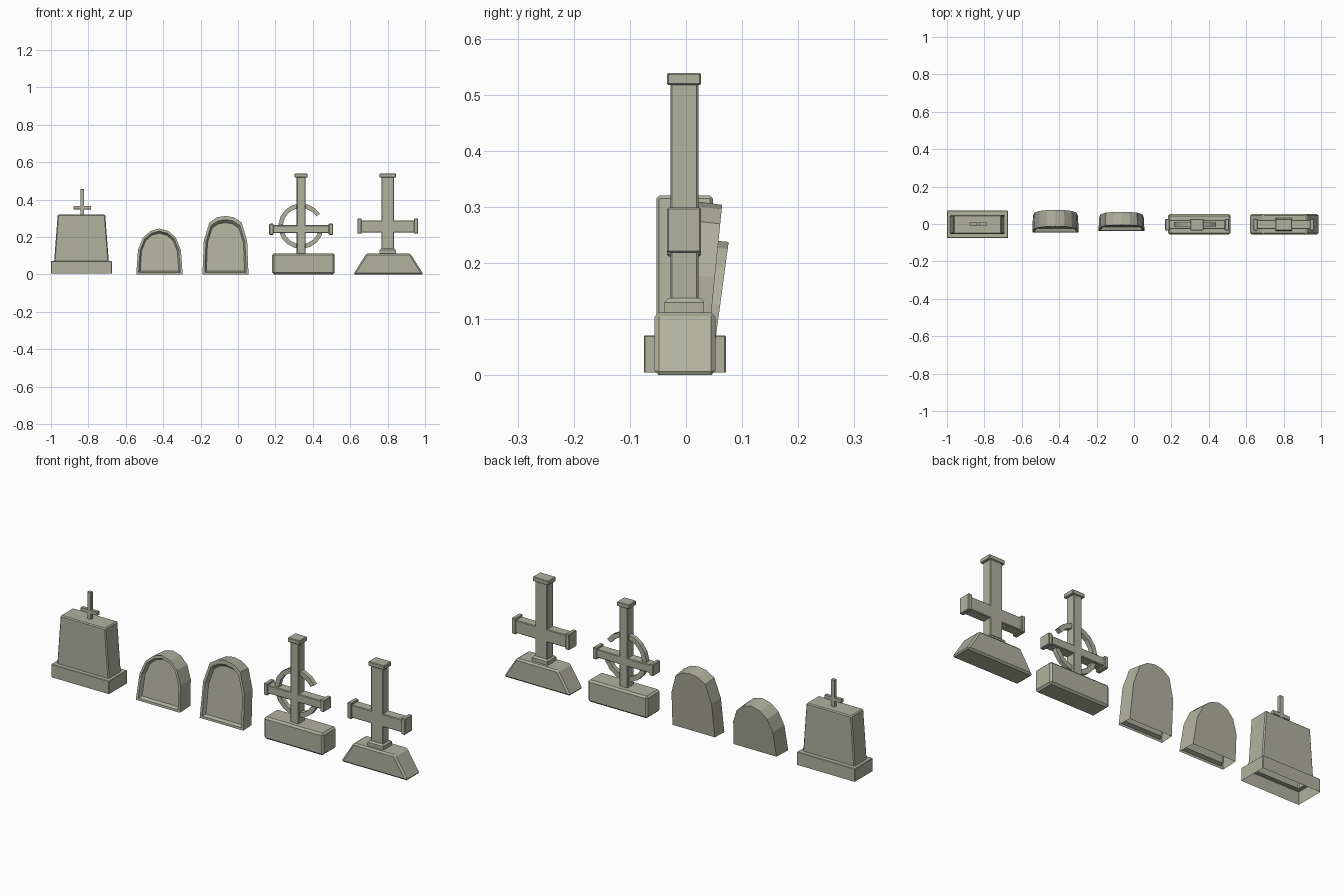
import bpy, bmesh, math

if "Cube" in bpy.data.objects:
    bpy.data.objects.remove(bpy.data.objects["Cube"], do_unlink=True)

COLOUR = (0.44, 0.445, 0.345, 1)
stone = bpy.data.materials.new("grey_green_stone")
stone.use_nodes = True
stone.diffuse_color = COLOUR
bsdf = stone.node_tree.nodes["Principled BSDF"]
bsdf.inputs["Base Color"].default_value = COLOUR
bsdf.inputs["Roughness"].default_value = 0.9


def loft(name, loops, caps=(True, True), bevel=0.0, skip_bottom=False):
    """Join matching loops of points into a flat-faced skin."""
    bm = bmesh.new()
    rings = [[bm.verts.new(p) for p in loop] for loop in loops]
    n = len(rings[0])
    for k, (a, b) in enumerate(zip(rings, rings[1:])):
        for i in range(n):
            if skip_bottom and k == 0 and i == n - 1:
                continue
            j = (i + 1) % n
            bm.faces.new((a[i], a[j], b[j], b[i]))
    for ring, cap in zip((rings[0], rings[-1]), caps):
        if cap:
            bm.faces.new(ring)
    bmesh.ops.recalc_face_normals(bm, faces=bm.faces)
    if bevel:
        edges = [e for e in bm.edges if not e.is_boundary]
        bmesh.ops.bevel(bm, geom=edges, offset=bevel, segments=1,
                        affect='EDGES', clamp_overlap=True)
    mesh = bpy.data.meshes.new(name)
    bm.to_mesh(mesh)
    bm.free()
    mesh.materials.append(stone)
    obj = bpy.data.objects.new(name, mesh)
    bpy.context.collection.objects.link(obj)
    return obj


def rect(cx, hx, y0, y1, z):
    return [(cx - hx, y0, z), (cx + hx, y0, z), (cx + hx, y1, z), (cx - hx, y1, z)]


def block(name, cx, hx, y, z, top_hx=None, bevel=0.003, open_bottom=False, open_top=False):
    """Box, or a box narrowing in x, with chamfered edges."""
    top = hx if top_hx is None else top_hx
    return loft(name, [rect(cx, hx, *y, z[0]), rect(cx, top, *y, z[1])],
                (not open_bottom, not open_top), bevel)


def headstone(name, cx, half_profile, y0, y1, lean):
    """Leaning arched slab, open below, with a framed recess in front."""
    profile = half_profile + [(-x, z) for x, z in half_profile[-2::-1]]

    def loop(y, scale, lift=0.0):
        return [(cx + x * scale, y + lean * (z * scale + lift), z * scale + lift)
                for x, z in profile]

    return loft(name, [loop(y1, 0.97), loop(y0, 1), loop(y0, 0.9, 0.011),
                       loop(y0 + 0.018, 0.83, 0.017)], skip_bottom=True)


def stone_cross(name, cx, shaft, cap, span, arm_z, cap_z, foot):
    """Upright cross with capped top and arm ends."""
    y, cap_y = (-0.028, 0.022), (-0.034, 0.027)
    block(name + "_shaft", cx, shaft, y, (foot, 0.525))
    block(name + "_top_cap", cx, cap, cap_y, (0.517, 0.539))
    block(name + "_arms", cx, span - 0.01, y, arm_z)
    for side, word in ((-1, "right"), (1, "left")):
        block(f"{name}_{word}_cap", cx + side * (span - 0.011), 0.011, cap_y, cap_z)


# Tapered monument with a small cross, hollow underneath
X1 = -0.837
body_y = (-0.053, 0.048)
loft("monument_base", [rect(X1, 0.163, -0.075, 0.071, 0.005),
                       rect(X1, 0.163, -0.075, 0.071, 0.071),
                       rect(X1, 0.145, *body_y, 0.071)], (False, False), 0.002)
block("monument_body", X1, 0.146, body_y, (0.07, 0.32), 0.127, 0.005, open_bottom=True)
block("small_cross_shaft", -0.833, 0.01, (-0.009, 0.009), (0.315, 0.456), bevel=0.001)
block("small_cross_arms", -0.833, 0.047, (-0.009, 0.009), (0.348, 0.367), bevel=0.001)

# Two leaning arched headstones
headstone("low_headstone", -0.42,
          [(0.124, 0), (0.115, 0.13), (0.088, 0.197), (0.048, 0.232), (0, 0.245)],
          -0.045, 0.044, 0.135)
headstone("tall_headstone", -0.067,
          [(0.123, 0), (0.116, 0.18), (0.086, 0.278), (0.045, 0.305), (0, 0.313)],
          -0.037, 0.034, 0.1)

# Ringed cross on a rectangular plinth
X4 = 0.337
block("ringed_cross_plinth", 0.35, 0.167, (-0.056, 0.053), (0, 0.112), bevel=0.009)
stone_cross("ringed_cross", X4, 0.023, 0.034, 0.17, (0.221, 0.263), (0.212, 0.271), 0.1)

# Broken ring, with a gap above the model's left arm
sections = []
for i in range(17):
    a = math.radians(33 + i * (322 / 16))
    sections.append([(X4 + r * math.cos(a), y, 0.258 + r * math.sin(a))
                     for r, y in ((0.097, -0.014), (0.121, -0.014),
                                  (0.121, 0.009), (0.097, 0.009))])
loft("broken_ring", sections)

# Plain cross on a sloping plinth
X5 = 0.804
block("plain_cross_plinth", X5, 0.188, (-0.056, 0.053), (0, 0.112), 0.117, 0.008)
loft("plain_cross_collar", [rect(0.801, 0.044, -0.038, 0.032, 0.108),
                            rect(0.801, 0.044, -0.038, 0.032, 0.13),
                            rect(0.801, 0.036, -0.03, 0.024, 0.138)])
stone_cross("plain_cross", 0.801, 0.034, 0.045, 0.162, (0.224, 0.289), (0.218, 0.299), 0.12)
